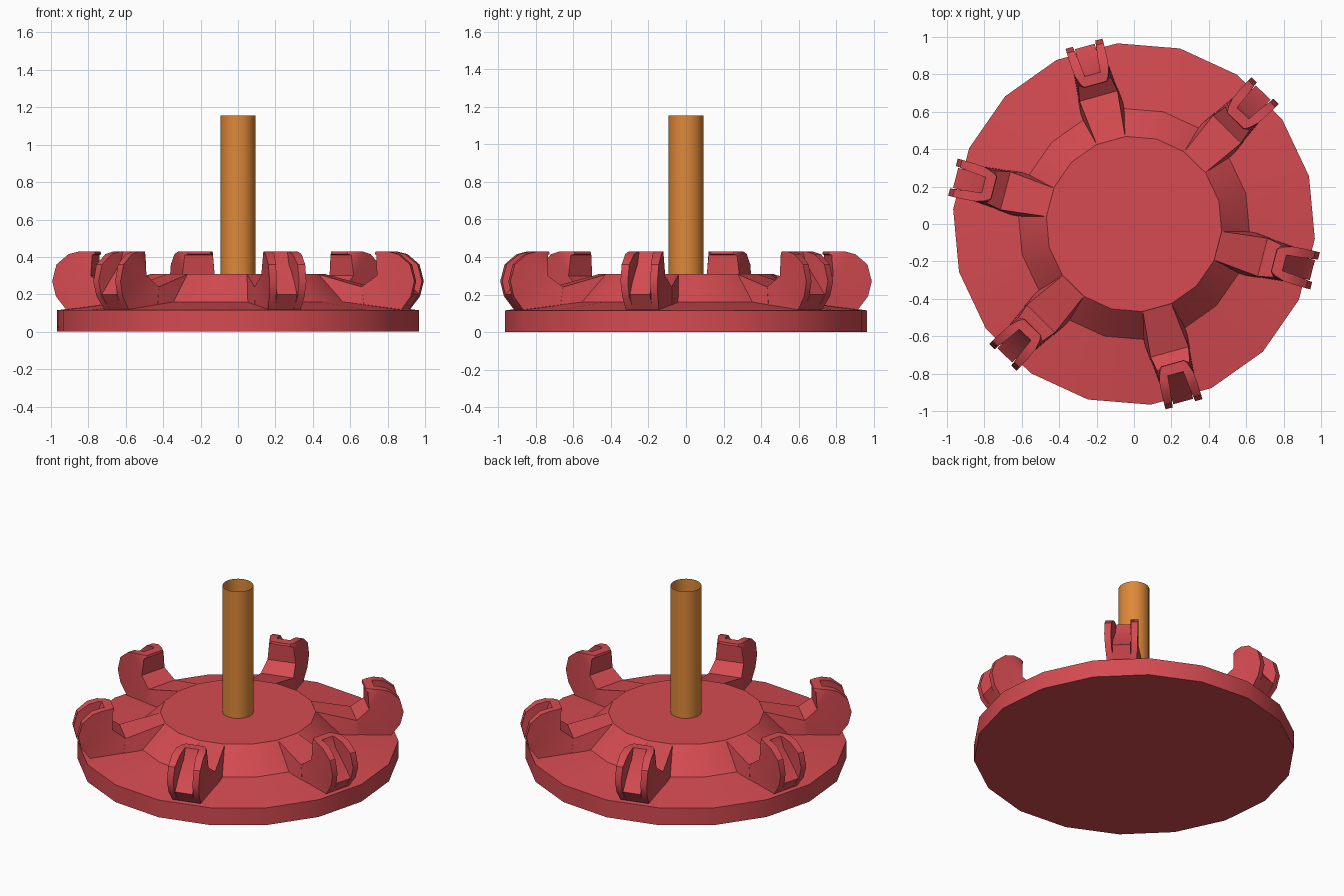
import bpy, bmesh, math
from mathutils import Matrix

old = bpy.data.objects.get("Cube")
if old:
    bpy.data.objects.remove(old, do_unlink=True)


def material(name, rgb):
    m = bpy.data.materials.new(name)
    m.use_nodes = True
    m.diffuse_color = (*rgb, 1)
    m.node_tree.nodes["Principled BSDF"].inputs["Base Color"].default_value = (*rgb, 1)
    return m


red = material("red", (0.66, 0.07, 0.082))
orange = material("orange", (0.73, 0.25, 0.04))


def finish(name, bm, mat, angle=30):
    me = bpy.data.meshes.new(name)
    bm.to_mesh(me)
    bm.free()
    me.materials.append(mat)
    ob = bpy.data.objects.new(name, me)
    bpy.context.collection.objects.link(ob)
    bpy.ops.object.select_all(action='DESELECT')
    ob.select_set(True)
    bpy.context.view_layer.objects.active = ob
    bpy.ops.object.shade_smooth_by_angle(angle=math.radians(angle))
    return ob


def lathe(name, profile, sides, turn, mat, caps, angle=30):
    """Stack of rings (radius, height), optionally closed at both ends."""
    bm = bmesh.new()
    rings = []
    for r, z in profile:
        angles = [turn + math.tau * i / sides for i in range(sides)]
        rings.append([bm.verts.new((r * math.cos(a), r * math.sin(a), z)) for a in angles])
    for low, high in zip(rings, rings[1:]):
        for i in range(sides):
            j = (i + 1) % sides
            bm.faces.new((low[i], low[j], high[j], high[i]))
    if caps:
        bm.faces.new(rings[0][::-1])
        bm.faces.new(rings[-1])
    return finish(name, bm, mat, angle)


def prism(bm, points):
    """Solid between two side outlines; points are (radius, height, side a, side b)."""
    a = [bm.verts.new((r, va, z)) for r, z, va, vb in points]
    b = [bm.verts.new((r, vb, z)) for r, z, va, vb in points]
    n = len(points)
    faces = [bm.faces.new(a), bm.faces.new(b[::-1])]
    for i in range(n):
        j = (i + 1) % n
        faces.append(bm.faces.new((a[j], a[i], b[i], b[j])))
    bmesh.ops.recalc_face_normals(bm, faces=faces)
    bmesh.ops.triangulate(bm, faces=faces[:2])


# Base disc with raised hub, and the hollow post
lathe("base_disc", [(0.97, 0), (0.97, 0.115), (0.62, 0.16), (0.47, 0.31)],
      18, math.radians(-4.7), red, True)
lathe("post", [(0.093, 0.31), (0.093, 1.155)], 32, 0, orange, False)

# Arm outlines: radius, height, half width
ramp = [(0.455, 0.31, 0.078), (0.71, 0.24, 0.105), (0.73, 0.10, 0.112), (0.60, 0.10, 0.125)]
core = [(0.71, 0.24), (0.79, 0.30), (0.785, 0.41), (0.772, 0.415), (0.775, 0.43), (0.83, 0.43),
        (0.855, 0.36), (0.965, 0.22), (0.985, 0.20), (0.92, 0.11), (0.71, 0.11)]
# Cheek outline: radius, height, inner and outer half width
cheek = [(0.71, 0.11, 0.05, 0.11), (0.92, 0.11, 0.05, 0.09), (0.98, 0.19, 0.06, 0.098),
         (1.0, 0.27, 0.062, 0.102), (0.976, 0.36, 0.06, 0.102), (0.91, 0.415, 0.05, 0.1),
         (0.85, 0.43, 0.045, 0.095), (0.80, 0.43, 0.04, 0.078), (0.775, 0.43, 0.04, 0.062),
         (0.772, 0.415, 0.04, 0.062), (0.785, 0.41, 0.04, 0.078), (0.79, 0.30, 0.04, 0.09),
         (0.71, 0.24, 0.05, 0.105)]

# Six slotted hook arms around the hub
for k in range(6):
    bm = bmesh.new()
    prism(bm, [(r, z, -w, w) for r, z, w in ramp])
    prism(bm, [(r, z, -0.055, 0.055) for r, z in core])
    for side in (1, -1):
        prism(bm, [(r, z, side * a, side * b) for r, z, a, b in cheek])
    bm.transform(Matrix.Rotation(math.radians(45.5 + 60 * k), 4, 'Z'))
    finish(f"hook_arm_{k + 1}", bm, red)
